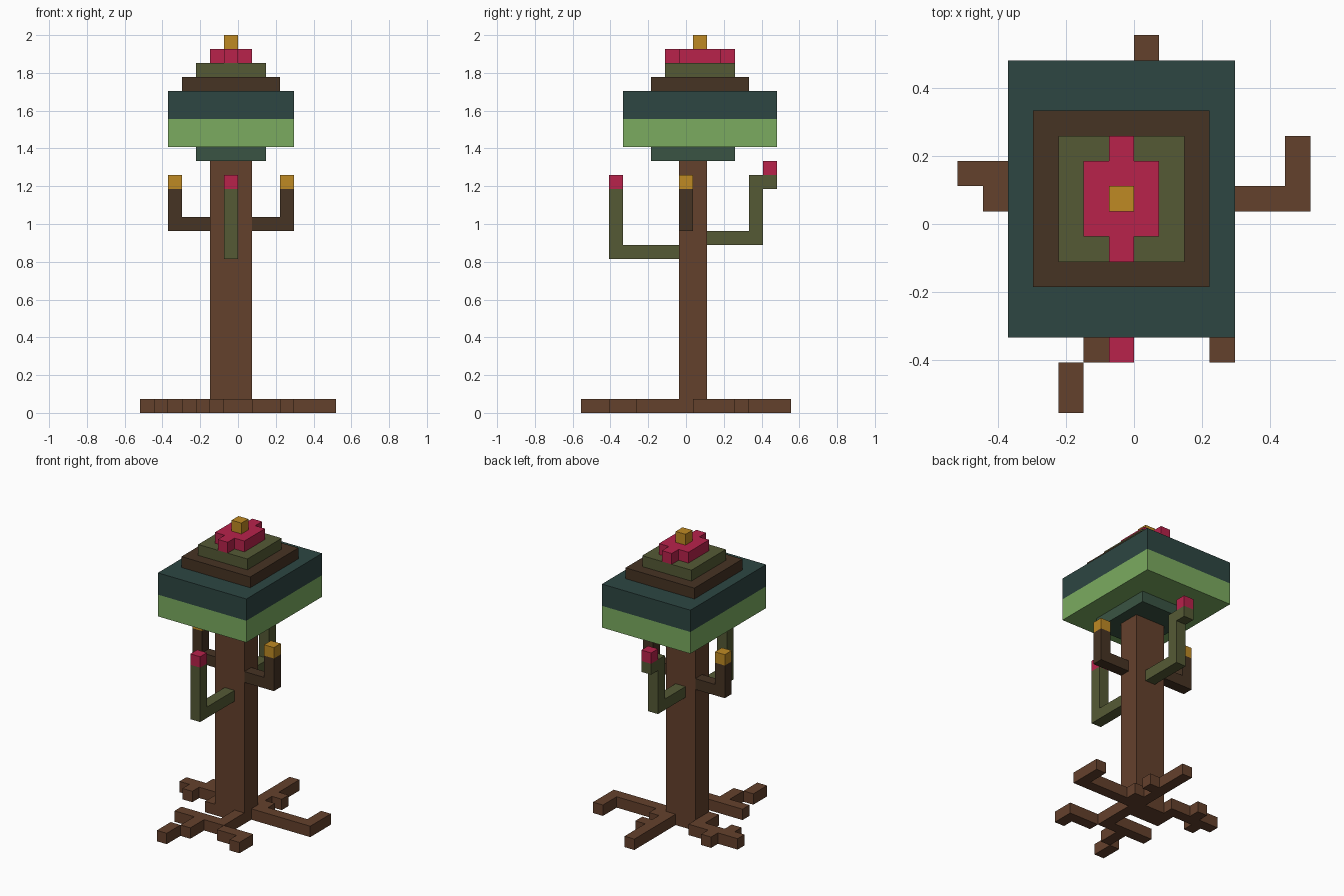
import bpy, bmesh
from mathutils import Matrix, Vector

default = bpy.data.objects.get("Cube")
if default:
    bpy.data.objects.remove(default, do_unlink=True)

U = 2 / 27  # size of one block


def linear(c):
    return c / 12.92 if c <= 0.04045 else ((c + 0.055) / 1.055) ** 2.4


def material(name, hexa):
    rgb = [linear(int(hexa[i:i + 2], 16) / 255) for i in (0, 2, 4)]
    m = bpy.data.materials.new(name)
    m.use_nodes = True
    m.diffuse_color = (*rgb, 1)
    bsdf = m.node_tree.nodes["Principled BSDF"]
    bsdf.inputs["Base Color"].default_value = (*rgb, 1)
    bsdf.inputs["Roughness"].default_value = 0.9
    return m


BARK = material("bark brown", "64412C")
DARK = material("dark brown", "463323")
OLIVE = material("olive green", "555A35")
RED = material("crimson", "B8224B")
GOLD = material("gold", "BF8A24")
TEAL = material("dark teal", "2D4642")
LEAF = material("light green", "7BAB60")
MOSS = material("moss teal", "3A5443")


def part(name, mat, *boxes):
    """One object from boxes (x0, x1, y0, y1, z0, z1) in block units."""
    bm = bmesh.new()
    for x0, x1, y0, y1, z0, z1 in boxes:
        mid = Vector((x0 + x1, y0 + y1, z0 + z1)) * U / 2
        size = Vector((x1 - x0, y1 - y0, z1 - z0)) * U
        bmesh.ops.create_cube(bm, size=1, matrix=Matrix.Translation(mid) @ Matrix.Diagonal((*size, 1)))
    mesh = bpy.data.meshes.new(name)
    bm.to_mesh(mesh)
    bm.free()
    mesh.materials.append(mat)
    ob = bpy.data.objects.new(name, mesh)
    bpy.context.collection.objects.link(ob)
    return ob


def roots(name, *rects):
    part(name, BARK, *[(*r, 0, 1) for r in rects])


# Trunk
part("trunk", BARK, (-2, 1, -0.5, 1.5, 0, 18))

# Roots, one block high
roots("back_root", (0, 1, 1.5, 7.5), (1, 2, 3.5, 4.5))
roots("left_root", (1, 7, 0.5, 1.5), (6, 7, 1.5, 3.5), (1, 2, 1.5, 2.5))
roots("right_root", (-7, -3, 1.5, 2.5), (-3, -2, -0.5, 2.5),
      (-6, -5, 0.5, 1.5), (-5, -4, 2.5, 3.5))
roots("front_root", (0, 1, -2.5, -0.5), (-4, 1, -3.5, -2.5),
      (1, 4, -4.5, -3.5), (3, 4, -5.5, -4.5),
      (-2, -1, -5.5, -3.5), (-3, -2, -7.5, -5.5))

# Side branches with gold tips
part("left_branch", DARK, (1, 3, -0.5, 0.5, 13, 14), (3, 4, -0.5, 0.5, 13, 16))
part("left_branch_tip", GOLD, (3, 4, -0.5, 0.5, 16, 17))
part("right_branch", DARK, (-4, -2, 0.5, 1.5, 13, 14), (-5, -4, 0.5, 1.5, 13, 16))
part("right_branch_tip", GOLD, (-5, -4, 0.5, 1.5, 16, 17))

# Front and back branches with crimson tips
part("front_branch", OLIVE, (-1, 0, -4.5, -0.5, 11, 12), (-1, 0, -5.5, -4.5, 11, 16))
part("front_branch_tip", RED, (-1, 0, -5.5, -4.5, 16, 17))
part("back_branch", OLIVE, (-1, 0, 1.5, 4.5, 12, 13), (-1, 0, 4.5, 5.5, 12, 17),
     (-1, 0, 5.5, 6.5, 16, 17))
part("back_branch_tip", RED, (-1, 0, 5.5, 6.5, 17, 18))

# Stepped canopy, bottom to top
part("canopy_base", MOSS, (-3, 2, -2.5, 3.5, 18, 19))
part("canopy_lower", LEAF, (-5, 4, -4.5, 6.5, 19, 21))
part("canopy_upper", TEAL, (-5, 4, -4.5, 6.5, 21, 23))
part("canopy_brown_step", DARK, (-4, 3, -2.5, 4.5, 23, 24))
part("canopy_olive_step", OLIVE, (-3, 2, -1.5, 3.5, 24, 25))

# Flower on top
part("flower_petals", RED, (-2, 1, -0.5, 2.5, 25, 26),
     (-1, 0, -1.5, -0.5, 25, 26), (-1, 0, 2.5, 3.5, 25, 26))
part("flower_center", GOLD, (-1, 0, 0.5, 1.5, 26, 27))
